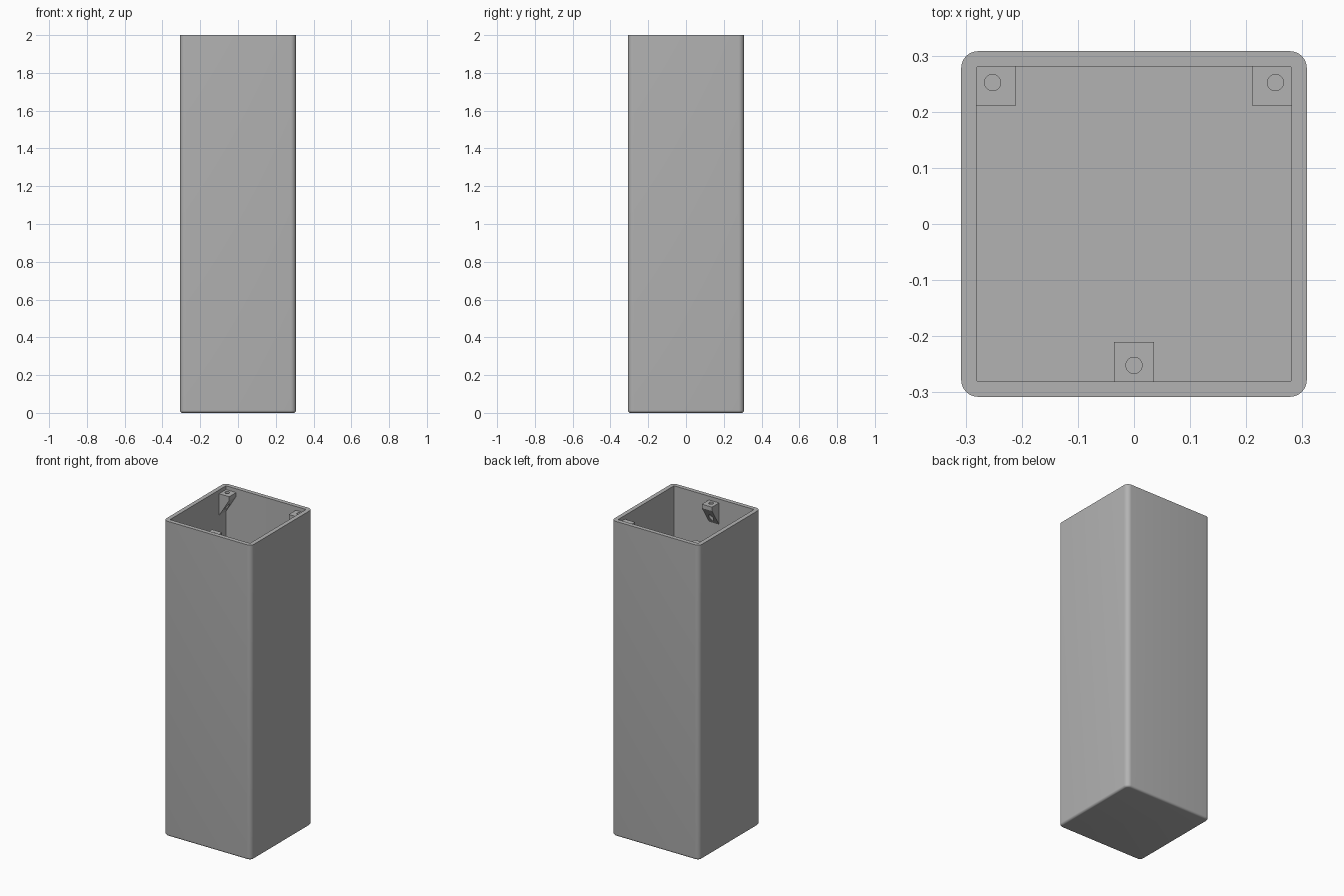
import bpy
import bmesh
from math import sin, cos, pi

cube = bpy.data.objects.get("Cube")
if cube:
    bpy.data.objects.remove(cube, do_unlink=True)

HEIGHT, HALF, INNER = 2.0, 0.308, 0.281
CORNER, FOOT, FLOOR = 0.03, 0.014, 0.027
SIZE, RECESS, LIP, BOTTOM = 0.071, 0.024, 0.025, 1.835

grey = bpy.data.materials.new("grey_plastic")
grey.use_nodes = True
colour = (0.45, 0.45, 0.45, 1)
grey.diffuse_color = colour
grey.node_tree.nodes["Principled BSDF"].inputs["Base Color"].default_value = colour


def make_object(name, bm):
    bmesh.ops.recalc_face_normals(bm, faces=bm.faces)
    mesh = bpy.data.meshes.new(name)
    bm.to_mesh(mesh)
    bm.free()
    mesh.materials.append(grey)
    obj = bpy.data.objects.new(name, mesh)
    bpy.context.collection.objects.link(obj)
    return obj


def smooth(obj):
    bpy.ops.object.select_all(action="DESELECT")
    obj.select_set(True)
    bpy.context.view_layer.objects.active = obj
    bpy.ops.object.shade_smooth_by_angle(angle=pi / 6)


def rounded_square(bm, half, radius, z, steps=8):
    """Ring of vertices around a square with rounded corners."""
    ring = []
    for quarter, (sx, sy) in enumerate([(1, 1), (-1, 1), (-1, -1), (1, -1)]):
        for i in range(steps + 1):
            a = (quarter + i / steps) * pi / 2
            x = sx * (half - radius) + radius * cos(a)
            y = sy * (half - radius) + radius * sin(a)
            ring.append(bm.verts.new((x, y, z)))
    return ring


# Hollow body: rounded foot, outer wall, flat rim, inner wall, floor
bm = bmesh.new()
rings = []
for i in range(7):
    a = i / 6 * pi / 2
    inset = FOOT * (1 - sin(a))
    rings.append(rounded_square(bm, HALF - inset, CORNER - inset, FOOT * (1 - cos(a))))
rings.append(rounded_square(bm, HALF, CORNER, HEIGHT))
rings.append(rounded_square(bm, INNER, 0.004, HEIGHT))
rings.append(rounded_square(bm, INNER, 0.004, FLOOR))
for low, high in zip(rings, rings[1:]):
    for i in range(len(low)):
        j = (i + 1) % len(low)
        bm.faces.new((low[i], low[j], high[j], high[i]))
bm.faces.new(rings[0])
bm.faces.new(rings[-1])
smooth(make_object("hollow_body", bm))


def bracket(name, wall, along, side, hole):
    """Wedge on a wall; wall and along are directions, side is its start."""
    top = HEIGHT - RECESS
    profile = [(INNER + 0.002, top), (INNER - SIZE, top),
               (INNER - SIZE, top - LIP), (INNER + 0.002, BOTTOM)]

    def place(out, across, z):
        return (wall[0] * out + along[0] * across,
                wall[1] * out + along[1] * across, z)

    bm = bmesh.new()
    ends = [[bm.verts.new(place(d, s, z)) for d, z in profile]
            for s in (side, side + SIZE)]
    bm.faces.new(ends[0])
    bm.faces.new(ends[1])
    for i in range(4):
        j = (i + 1) % 4
        bm.faces.new((ends[0][i], ends[0][j], ends[1][j], ends[1][i]))
    obj = make_object(name, bm)

    # Screw hole straight down through the wedge
    bm = bmesh.new()
    bmesh.ops.create_cone(bm, cap_ends=True, segments=32, radius1=0.0145,
                          radius2=0.0145, depth=0.4)
    cutter = make_object("hole_cutter", bm)
    cutter.location = place(INNER - 0.029, hole, top - 0.1)
    cutter.hide_render = True
    cut = obj.modifiers.new("screw_hole", "BOOLEAN")
    cut.operation = "DIFFERENCE"
    cut.solver = "EXACT"
    cut.object = cutter
    bpy.ops.object.select_all(action="DESELECT")
    bpy.context.view_layer.objects.active = obj
    obj.select_set(True)
    bpy.ops.object.modifier_apply(modifier=cut.name)
    bpy.data.objects.remove(cutter, do_unlink=True)
    smooth(obj)


# Two brackets in the back corners, one in the middle of the front wall
corner_start = INNER - SIZE + 0.001
for name, sx in (("left", 1), ("right", -1)):
    bracket("back_" + name + "_bracket", (sx, 0), (0, 1), corner_start, INNER - 0.029)
bracket("front_bracket", (0, -1), (1, 0), -SIZE / 2, 0)
